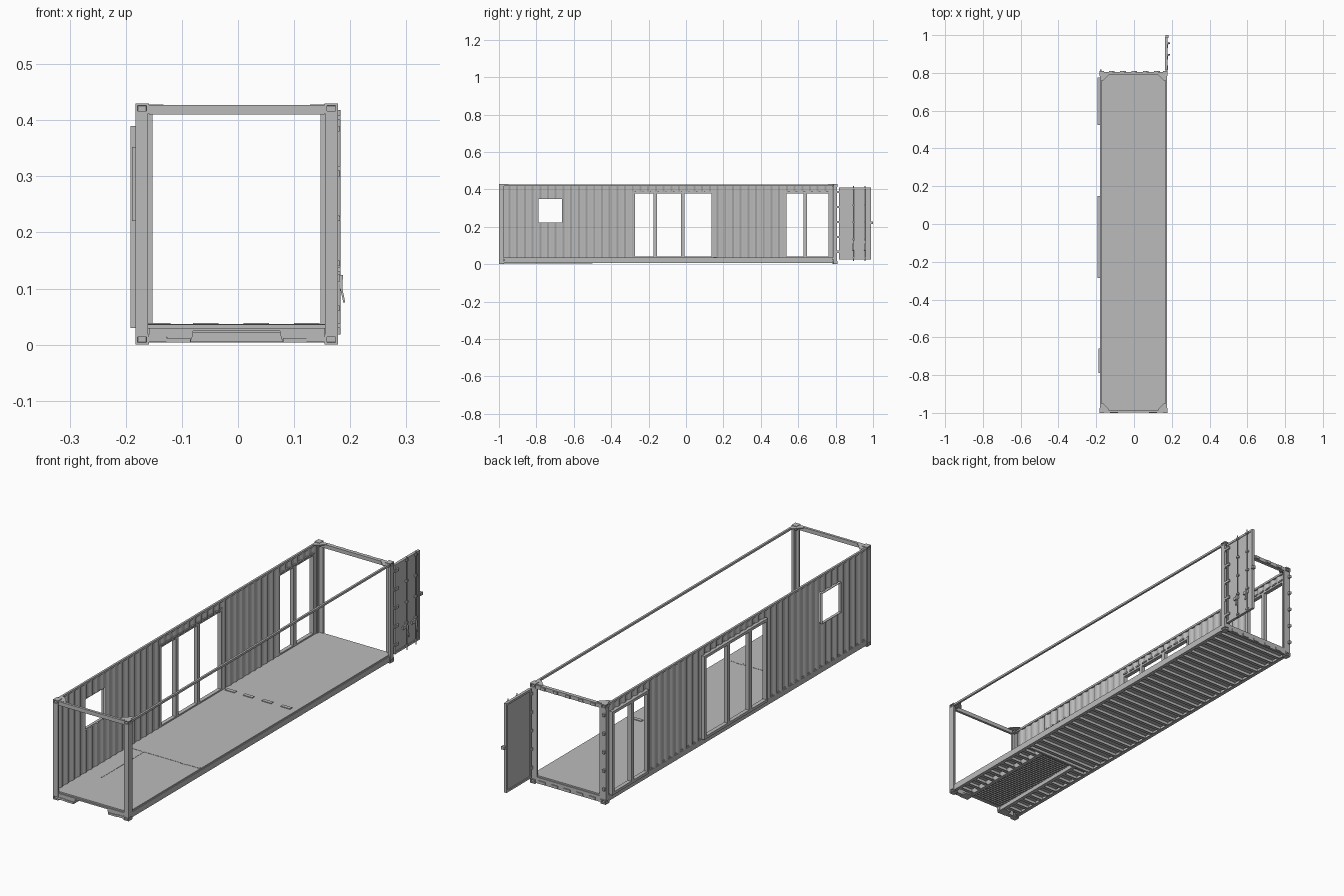
import bpy
import bmesh
import math
from mathutils import Vector

if "Cube" in bpy.data.objects:
    bpy.data.objects.remove(bpy.data.objects["Cube"])

steel = bpy.data.materials.new("steel grey")
steel.use_nodes = True
GREY = (0.5, 0.5, 0.5, 1)
steel.diffuse_color = GREY
steel.node_tree.nodes["Principled BSDF"].inputs["Base Color"].default_value = GREY

# Overall extents of the shell
L, R = -0.183, 0.178
F, B = -1.0, 0.81
TOP, FLOOR = 0.43, 0.036
MID = (L + R) / 2


def finish(name, bm):
    mesh = bpy.data.meshes.new(name)
    bm.to_mesh(mesh)
    bm.free()
    mesh.materials.append(steel)
    ob = bpy.data.objects.new(name, mesh)
    bpy.context.collection.objects.link(ob)
    return ob


def add_box(bm, x, y, z):
    made = bmesh.ops.create_cube(bm, size=1)["verts"]
    for v in made:
        v.co = Vector([(a + b) / 2 + c * (b - a) for c, (a, b) in zip(v.co, (x, y, z))])
    return made


def boxes(name, *parts):
    bm = bmesh.new()
    for part in parts:
        add_box(bm, *part)
    return finish(name, bm)


def flip(x):
    """Mirror an x range across the shell's middle."""
    return (2 * MID - x[1], 2 * MID - x[0])


def both(*parts):
    return [p for x, y, z in parts for p in ((x, y, z), (flip(x), y, z))]


def prism(name, outline, axis, a, b):
    """Extrude a 2D outline along one axis from a to b."""
    bm = bmesh.new()

    def place(p, t):
        c = list(p)
        c.insert(axis, t)
        return c
    face = bm.faces.new([bm.verts.new(place(p, a)) for p in outline])
    new = bmesh.ops.extrude_face_region(bm, geom=[face])["geom"]
    shift = Vector((0, 0, 0))
    shift[axis] = b - a
    bmesh.ops.translate(bm, vec=shift, verts=[g for g in new if isinstance(g, bmesh.types.BMVert)])
    bmesh.ops.recalc_face_normals(bm, faces=bm.faces)
    return finish(name, bm)


# Corner castings with recessed openings
W, D, H = 0.024, 0.027, 0.018
bm = bmesh.new()
for x in ((L, L + W), (R - W, R)):
    for y in ((F, F + D), (B - D, B)):
        for z in ((0, H), (TOP - H, TOP)):
            add_box(bm, x, y, z)
bmesh.ops.inset_individual(bm, faces=bm.faces[:], thickness=0.006, depth=0)
holes = [f for f in bm.faces if f.calc_area() < 0.00023 and all(len(e.link_faces) == 2 for e in f.edges)
         and all(abs(e.link_faces[0].normal.dot(e.link_faces[1].normal)) > 0.9 for e in f.edges)]
bmesh.ops.inset_individual(bm, faces=holes, thickness=0.0005, depth=-0.005)
finish("corner_castings", bm)

# Corner posts, stepped at the inner side
boxes("front_posts", *both(((L, L + 0.023), (F, F + 0.01), (H, TOP - H)),
                           ((L, L + 0.01), (F, F + 0.025), (H, TOP - H))))
boxes("back_posts", *both(((L, L + 0.031), (B - 0.012, B - 0.004), (H, TOP - H)),
                          ((L, L + 0.012), (B - 0.025, B - 0.004), (H, TOP - H))))
lug_heights = [0.06 + i * 0.08 for i in range(5)]
boxes("hinge_lugs", *both(*[((L + 0.002, L + 0.011), (B - 0.004, B + 0.008), (z, z + 0.012))
                            for z in lug_heights]))

# Top and bottom rails
boxes("top_rails", *both(((L + 0.002, L + 0.011), (F + D, B - D), (0.418, 0.427))))
boxes("bottom_rails", *both(((L + 0.003, L + 0.006), (F + D, B - D), (0.006, 0.03)),
                            ((L + 0.003, L + 0.018), (F + D, B - D), (0.006, 0.009))))
boxes("front_header", ((L + W, R - W), (F + 0.002, F + 0.013), (0.41, 0.427)))
boxes("back_header", ((L + W, R - W), (B - 0.02, B - 0.004), (0.41, 0.426)))
rain_slots = [L + 0.05 + i * 0.06 for i in range(5)]
boxes("header_brackets", *[((x, x + 0.02), (B - 0.004, B + 0.001), (0.412, 0.424)) for x in rain_slots])

# Triangular corner gussets on the roof frame
for end, y, s in (("front", F, 1), ("back", B, -1)):
    for side, x, t in (("right", L, 1), ("left", R, -1)):
        tri = [(x + t * 0.01, y + s * 0.01), (x + t * 0.05, y + s * 0.01),
               (x + t * 0.05, y + s * 0.02), (x + t * 0.02, y + s * 0.05), (x + t * 0.01, y + s * 0.05)]
        prism(end + "_" + side + "_gusset", tri, 2, 0.425, 0.428)

# Sills: the front one is arched over the tunnel
half = [(L + W, 0.03), (L + W, 0.014), (-0.127, 0.014), (-0.125, 0.004), (-0.09, 0.004),
        (-0.082, 0.01), (-0.08, 0.024)]
sill = half + [(2 * MID - x, z) for x, z in reversed(half)]
prism("front_sill", sill, 1, F + 0.003, F + 0.02)
boxes("front_sill_feet", *both(((L + W, -0.127), (F + 0.001, F + 0.02), (0.005, 0.014)),
                               ((-0.127, -0.085), (F, F + 0.04), (0.004, 0.012))))
boxes("back_sill", ((L + W, R - W), (B - 0.014, B - 0.004), (0.004, 0.03)))
boxes("back_sill_brackets", *[((x, x + 0.03), (B - 0.004, B), (0.006, 0.018)) for x in rain_slots])

# Floor deck with seam strips and loose plates
boxes("floor_deck", ((L + 0.006, R - 0.006), (F + 0.008, B - 0.008), (0.028, FLOOR)))
S = FLOOR + 0.001
boxes("floor_seams",
      ((L + 0.01, R - 0.01), (-0.503, -0.497), (FLOOR, S)),
      ((-0.1, -0.096), (-0.79, -0.5), (FLOOR, S)),
      ((0.08, 0.11), (-0.506, -0.494), (FLOOR, S)))
boxes("floor_plates", *[((x, x + 0.045), (0.147, 0.163), (FLOOR, FLOOR + 0.003))
                        for x in (-0.165, -0.08, 0.01, 0.1)])

# Channel cross members under the floor
SPLIT = -0.5
beams = []
for i in range(26):
    y = SPLIT + 0.02 + i * 0.049
    beams += [((L + 0.006, R - 0.006), (y, y + 0.003), (0.007, 0.028)),
              ((L + 0.006, R - 0.006), (y, y + 0.014), (0.007, 0.009))]
boxes("cross_members", *beams)

# Tunnel section: outriggers, side beams and ribbed tunnel plate
arms = []
for i in range(10):
    y = F + 0.045 + i * 0.046
    arms += [((L + 0.006, -0.09), (y, y + 0.003), (0.007, 0.028)),
             ((L + 0.006, -0.09), (y, y + 0.014), (0.007, 0.009))]
boxes("outriggers", *both(*arms))
boxes("tunnel_beams", *both(((-0.1, -0.084), (F + 0.02, SPLIT), (0.005, 0.028))))
boxes("tunnel_ribs", *[((-0.084, 0.079), (F + 0.025 + i * 0.013, F + 0.031 + i * 0.013), (0.022, 0.028))
                       for i in range(36)])
boxes("tunnel_end_beam", ((L + 0.006, R - 0.006), (SPLIT - 0.004, SPLIT + 0.006), (0.006, 0.028)))

# Corrugated side wall, built as a folded strip that leaves the openings clear
WALL = (F + 0.02, B - 0.02)
Z0, Z1 = 0.026, 0.42
OPENINGS = [(-0.79, -0.66, 0.22, 0.352), (-0.285, 0.148, 0.03, 0.39), (0.525, 0.775, 0.03, 0.39)]
PITCH, DEPTH = 0.0412, 0.0055


def fold(y):
    t = ((y - WALL[0]) / PITCH) % 1 * 4
    return L + 0.003 + DEPTH * max(0, min(1, t - 1, 4 - t))


steps = int((WALL[1] - WALL[0]) / PITCH * 4)
cuts = {round(WALL[0] + i * PITCH / 4, 5) for i in range(steps + 1)}
cuts |= {WALL[1]} | {y for o in OPENINGS for y in o[:2]}
cuts = sorted(cuts)
bm = bmesh.new()
for a, b in zip(cuts, cuts[1:]):
    spans = [(Z0, Z1)]
    for o in OPENINGS:
        if o[0] < (a + b) / 2 < o[1]:
            spans = [s for s in ((Z0, o[2]), (o[3], Z1)) if s[1] - s[0] > 0.005]
    for lo, hi in spans:
        bm.faces.new([bm.verts.new(p) for p in ((fold(a), a, lo), (fold(a), a, hi),
                                                (fold(b), b, hi), (fold(b), b, lo))])
bmesh.ops.remove_doubles(bm, verts=bm.verts, dist=0.00005)
wall = finish("corrugated_wall", bm)
solid = wall.modifiers.new("thickness", "SOLIDIFY")
solid.thickness = 0.001
solid.offset = 0


# Framed openings in the wall
def frame(name, o, edge, x, mullions=()):
    y0, y1, z0, z1 = o
    parts = [(x, (y0, y0 + edge), (z0, z1)), (x, (y1 - edge, y1), (z0, z1)),
             (x, (y0 + edge, y1 - edge), (z0, z0 + edge)), (x, (y0 + edge, y1 - edge), (z1 - edge, z1))]
    for m in mullions:
        parts.append((x, (m - 0.009, m + 0.009), (z0 + edge, z1 - edge)))
    boxes(name, *parts)


FX = (L - 0.009, L + 0.008)
frame("small_window_frame", OPENINGS[0], 0.002, (L - 0.006, L + 0.006))
frame("wide_door_frame", OPENINGS[1], 0.012, FX, (-0.165, -0.018))
frame("narrow_door_frame", OPENINGS[2], 0.012, FX, (0.638,))
tabs = []
for y0, y1, z0, z1 in OPENINGS[1:]:
    for i in range(int((y1 - y0) / PITCH)):
        y = y0 + 0.01 + i * PITCH
        tabs.append(((L + 0.006, L + 0.012), (y, y + 0.025), (z1 - 0.004, z1 + 0.002)))
boxes("lintel_tabs", *tabs)

# Open cargo door leaf with recessed panels
DX = (0.165, 0.177)
DY, DZ = (B + 0.008, 0.988), (0.026, 0.411)
boxes("door_panel", ((0.169, 0.174), DY, DZ))
frame("door_frame", DY + DZ, 0.009, DX)
boxes("door_hinges", *[((0.17, 0.181), (B + 0.002, B + 0.03), (z, z + 0.01)) for z in lug_heights])

# Locking rods, brackets and handles on the door
RODS = (0.895, 0.957)
bm = bmesh.new()
for y in RODS:
    made = bmesh.ops.create_cone(bm, cap_ends=True, segments=10, radius1=0.0025, radius2=0.0025, depth=0.4)
    bmesh.ops.translate(bm, verts=made["verts"], vec=(0.18, y, 0.218))
rods = finish("locking_rods", bm)
boxes("rod_brackets", *[((0.174, 0.183), (y - 0.006, y + 0.006), (z, z + 0.008))
                        for y in RODS for z in (0.03, 0.13, 0.22, 0.31, 0.4)])
for y in RODS:
    lever = [(0.18, 0.124), (0.187, 0.124), (0.186, 0.1), (0.191, 0.076), (0.188, 0.074), (0.182, 0.1)]
    prism("door_handle", lever, 1, y - 0.004, y + 0.004)
boxes("handle_plates", *[((0.174, 0.181), (y - 0.025, y + 0.002), (0.112, 0.126)) for y in RODS])
boxes("door_latch", ((0.168, 0.182), (0.985, 1.0), (0.215, 0.228)))

bpy.ops.object.select_all(action="DESELECT")
rods.select_set(True)
bpy.context.view_layer.objects.active = rods
bpy.ops.object.shade_smooth_by_angle(angle=math.radians(40))
